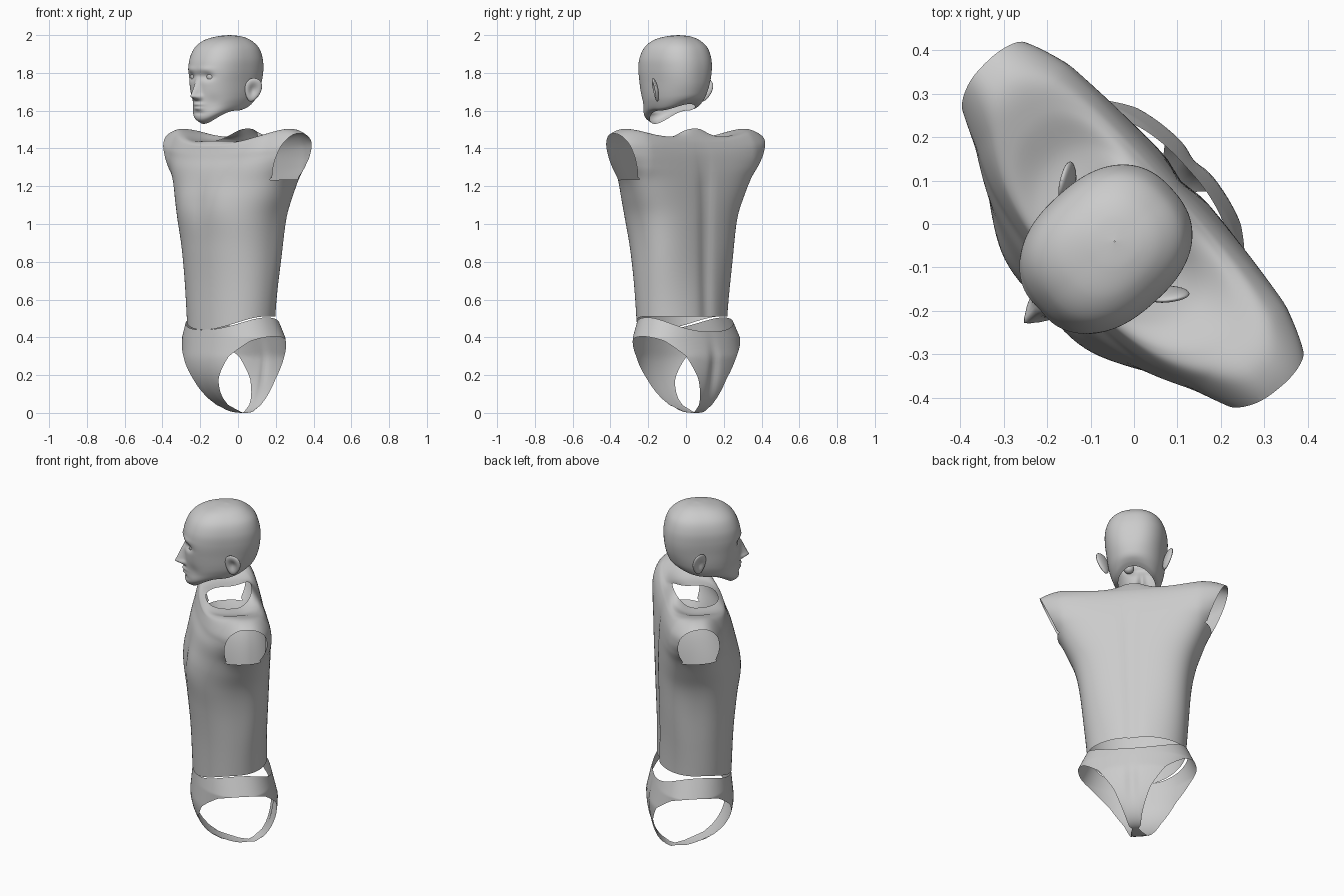
import bpy, bmesh, math
from math import sin, cos, pi, exp
from mathutils import Matrix, Vector

if "Cube" in bpy.data.objects:
    bpy.data.objects.remove(bpy.data.objects["Cube"])

TURN = Matrix.Rotation(math.radians(-48), 4, 'Z')   # figure stands turned to its right


def finish(name, bm):
    """Turn the part into place and make it a smooth object."""
    bm.transform(TURN)
    bmesh.ops.recalc_face_normals(bm, faces=bm.faces)
    me = bpy.data.meshes.new(name)
    bm.to_mesh(me)
    bm.free()
    ob = bpy.data.objects.new(name, me)
    bpy.context.collection.objects.link(ob)
    for p in me.polygons:
        p.use_smooth = True
    return ob


def spline(rows, t):
    """Catmull-Rom through the rows, t in 0..1."""
    f = t * (len(rows) - 1)
    i = min(int(f), len(rows) - 2)
    f -= i
    p = [rows[max(0, min(len(rows) - 1, i + k))] for k in (-1, 0, 1, 2)]
    return [0.5 * (2 * b + (c - a) * f + (2 * a - 5 * b + 4 * c - d) * f * f
                   + (3 * b - a - 3 * c + d) * f ** 3) for a, b, c, d in zip(*p)]


def ramp(v, lo, hi):
    t = max(0, min(1, (v - lo) / (hi - lo)))
    return t * t * (3 - 2 * t)


def oval(ang, a, yf, yb, n):
    """Point on a rounded-box oval; front is -y."""
    c, s = cos(ang), sin(ang)
    x = a * math.copysign(abs(c) ** (2 / n), c)
    y = (yf + yb) / 2 + (yb - yf) / 2 * math.copysign(abs(s) ** (2 / n), s)
    return x, y


def skin(grid):
    """Mesh a grid of points that closes around each row."""
    bm = bmesh.new()
    vs = [[bm.verts.new(p) for p in row] for row in grid]
    m = len(vs[0])
    for r0, r1 in zip(vs, vs[1:]):
        for j in range(m):
            k = (j + 1) % m
            bm.faces.new((r0[j], r0[k], r1[k], r1[j]))
    return bm


def loft(rings, rows, cols, n_of_z, deform):
    """Rings: side z, front z, back z, half width, front y, back y."""
    grid = []
    for i in range(rows + 1):
        zs, zf, zb, a, yf, yb = spline(rings, i / rows)
        row = []
        for j in range(cols):
            ang = 2 * pi * j / cols
            x, y = oval(ang, a, yf, yb, n_of_z(zs))
            w = sin(ang) ** 2
            z = zs * (1 - w) + (zf if sin(ang) < 0 else zb) * w
            row.append(deform(x, y, z, sin(ang)))
        grid.append(row)
    return skin(grid)


# Torso shell, waist to neck opening
torso_rings = [
    (0.51, 0.44, 0.51, 0.264, -0.240, 0.155),
    (0.70, 0.68, 0.70, 0.280, -0.250, 0.152),
    (0.90, 0.88, 0.90, 0.298, -0.268, 0.155),
    (1.03, 1.03, 1.04, 0.322, -0.285, 0.158),
    (1.13, 1.13, 1.14, 0.360, -0.280, 0.158),
    (1.235, 1.22, 1.235, 0.412, -0.262, 0.155),
    (1.31, 1.29, 1.30, 0.480, -0.245, 0.150),
    (1.38, 1.34, 1.36, 0.540, -0.225, 0.142),
    (1.45, 1.37, 1.40, 0.545, -0.215, 0.132),
    (1.502, 1.40, 1.43, 0.440, -0.205, 0.120),
    (1.485, 1.415, 1.45, 0.335, -0.200, 0.108),
    (1.445, 1.43, 1.475, 0.230, -0.185, 0.092),
    (1.440, 1.44, 1.505, 0.140, -0.170, 0.070),
]


def torso_shape(x, y, z, s):
    # the sides and shoulders sit further back than the middle
    y += 0.036 * min(1.2, (x / 0.34) ** 2) * ramp(z, 0.4, 0.9) * (1 - 0.4 * ramp(z, 1.15, 1.4))
    y += 0.016 * ramp(-s, -0.4, 0.7) * ramp(abs(x), 0.25, 0.48) * ramp(z, 1.15, 1.3)
    if s > 0:      # spine groove
        y -= 0.012 * exp(-(x / 0.04) ** 2) * min(1, max(0, (1.45 - z) * 4))
    else:          # breastbone groove and chest muscles
        h = exp(-((z - 1.12) / 0.12) ** 2)
        y += h * -s * (0.008 * exp(-(x / 0.04) ** 2) - 0.008 * exp(-((abs(x) - 0.14) / 0.08) ** 2))
    return x - 0.008 * (1 - ramp(z, 0.5, 1.2)), y, z


bm = loft(torso_rings, 84, 112, lambda z: 2.1 + 0.35 * ramp(z, 0.5, 1.0), torso_shape)
for side in (1, -1):    # slanted arm openings
    faces = [f for f in bm.faces if all(v.co.z > 1.237 and v.co.x * side > 0.1 for v in f.verts)]
    edges = {e for f in faces for e in f.edges}
    verts = {v for f in faces for v in f.verts}
    bmesh.ops.bisect_plane(bm, geom=list(verts) + list(edges) + faces,
                           plane_co=Vector((0.397 * side, 0.02, 1.24)),
                           plane_no=Vector((0.22 * side, -0.015, -0.10)), clear_outer=True)
finish("torso", bm)


# Hip piece with high leg openings
leg_edge = [(0, 0), (0.03, 0), (0.06, 0.08), (0.10, 0.18), (0.18, 0.30), (0.27, 0.38), (0.33, 0.41)]


def leg_height(x):
    for (x0, z0), (x1, z1) in zip(leg_edge, leg_edge[1:]):
        if x <= x1:
            return z0 + (z1 - z0) * (x - x0) / (x1 - x0)
    return leg_edge[-1][1]


grid, cols, rows = [], 160, 28
for i in range(rows + 1):
    row = []
    for j in range(cols):
        ang = 2 * pi * j / cols
        w = sin(ang) ** 2
        top = 0.505 * (1 - w) + (0.44 if sin(ang) < 0 else 0.43) * w
        low = leg_height(abs(oval(ang, 0.318, -1, 1, 2.2)[0]))
        z = top + (low - top) * sin(i / rows * pi / 2)
        k = math.sqrt(max(0, 1 - max(0, 1 - z / 0.3) ** 2))
        m = max(0, z - 0.3) / 0.2
        a = 0.318 - 0.045 * max(0, (z - 0.4) / 0.1)
        x, y = oval(ang, a, 0.06 - 0.31 * k + 0.02 * m, 0.06 + 0.15 * k - 0.05 * m, 2.2)
        y += 0.015 * (x / 0.3) ** 2
        if sin(ang) > 0:    # cleft between the buttocks
            y -= 0.015 * k * exp(-(x / 0.03) ** 2) * exp(-((z - 0.2) / 0.13) ** 2)
        row.append((x - 0.016, y, z))
    grid.append(row)
bm = skin(grid)
bmesh.ops.remove_doubles(bm, verts=bm.verts, dist=0.0003)
finish("hip_piece", bm)

# Head shell, open underneath
head_rings = [
    (1.600, 1.530, 1.635, 0.098, -0.245, 0.030),
    (1.612, 1.555, 1.650, 0.120, -0.280, 0.060),
    (1.650, 1.610, 1.670, 0.138, -0.286, 0.085),
    (1.690, 1.670, 1.700, 0.148, -0.288, 0.100),
    (1.750, 1.740, 1.750, 0.156, -0.290, 0.113),
    (1.820, 1.820, 1.820, 0.164, -0.292, 0.119),
    (1.880, 1.880, 1.880, 0.163, -0.280, 0.112),
    (1.935, 1.935, 1.935, 0.145, -0.250, 0.090),
    (1.973, 1.973, 1.973, 0.108, -0.198, 0.048),
    (1.993, 1.993, 1.993, 0.060, -0.125, 0.000),
    (2.000, 2.000, 2.000, 0.001, -0.061, -0.059),
]


def bump(x, z, cx, cz, wx, wz):
    return exp(-((x - cx) / wx) ** 2 - ((z - cz) / wz) ** 2)


def face_shape(x, y, z, s):
    if s < 0:
        ax = abs(x)
        t = (1.785 - z) / 0.110                       # nose ridge
        ridge = max(0, t) ** 1.2 if t < 1 else max(0, 1 - (t - 1) * 4.5)
        ridge = min(ridge, 0.88 + 0.12 * ridge)
        y -= 0.052 * ridge * exp(-(x / (0.012 + 0.008 * max(0, min(1, t)))) ** 2)
        y -= 0.014 * bump(ax, z, 0.024, 1.672, 0.011, 0.012)     # nostrils
        y += 0.008 * bump(x, z, 0, 1.785, 0.03, 0.02)            # nose bridge
        y += 0.018 * bump(ax, z, 0.062, 1.780, 0.034, 0.020)     # eye sockets
        y -= 0.004 * bump(ax, z, 0.055, 1.820, 0.045, 0.014)     # brows
        y -= 0.011 * bump(x, z, 0, 1.633, 0.032, 0.009)          # lips
        y -= 0.009 * bump(x, z, 0, 1.612, 0.028, 0.008)
        y += 0.006 * bump(x, z, 0, 1.588, 0.040, 0.010)
        y += 0.010 * bump(ax, z, 0.085, 1.640, 0.035, 0.040)     # cheek hollows
    return x, y, z


bm = loft(head_rings, 110, 144, lambda z: 2.1 + 0.3 * ramp(z, 1.65, 1.8), face_shape)
finish("head", bm)

# Eyes and ears, mirrored
for side, word in ((1, "left"), (-1, "right")):
    bm = bmesh.new()
    bmesh.ops.create_uvsphere(bm, u_segments=24, v_segments=16, radius=0.028)
    bm.transform(Matrix.Translation((0.062 * side, -0.244, 1.780)))
    finish(word + "_eye", bm)

    bm = bmesh.new()
    bmesh.ops.create_uvsphere(bm, u_segments=32, v_segments=20, radius=1)
    for v in bm.verts:
        r2 = v.co.y ** 2 + v.co.z ** 2
        if v.co.x > 0:                        # hollow bowl
            v.co.x -= 1.3 * exp(-r2 / 0.3)
        v.co.y *= 1 + 0.25 * v.co.z           # narrower lobe
    bm.transform(Matrix.Diagonal((0.016, 0.044, 0.064, 1)))
    bm.transform(Matrix.Rotation(math.radians(-32), 4, 'Z') @ Matrix.Rotation(math.radians(-10), 4, 'X')
                 @ Matrix.Rotation(math.radians(12), 4, 'Y'))
    bm.transform(Matrix.Translation((0.174, -0.050, 1.71)))
    bm.transform(Matrix.Diagonal((side, 1, 1, 1)))
    finish(word + "_ear", bm)
